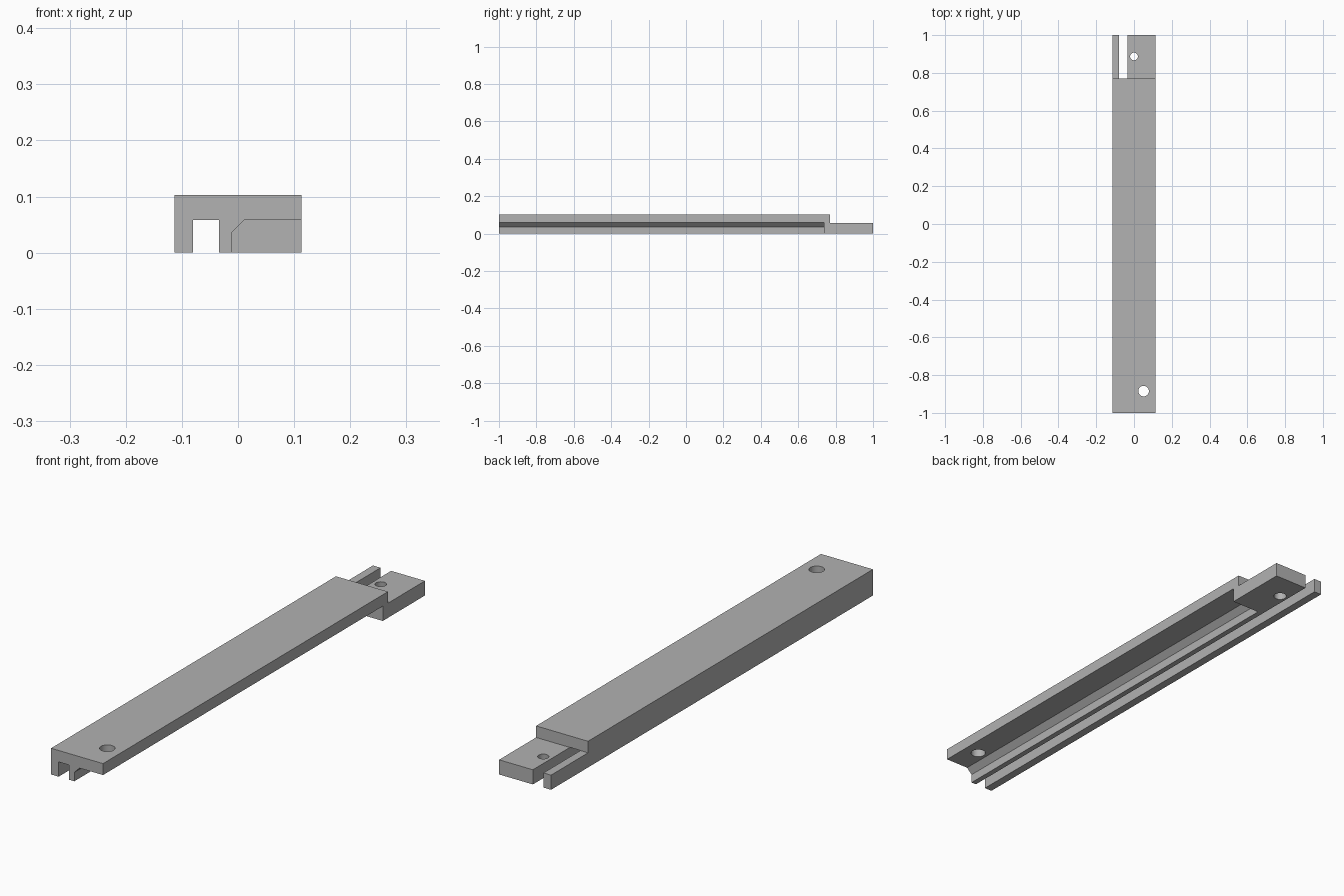
import bpy
import bmesh

cube = bpy.data.objects.get("Cube")
if cube:
    bpy.data.objects.remove(cube, do_unlink=True)

HALF_W, HEIGHT = 0.113, 0.103
CEILING = 0.058          # underside of the top plate
OUT = 0.2                # overshoot of the cutters

grey = bpy.data.materials.new("plain grey")
grey.use_nodes = True
grey.diffuse_color = (0.445, 0.445, 0.445, 1)
grey.node_tree.nodes["Principled BSDF"].inputs["Base Color"].default_value = grey.diffuse_color


def make_object(name, bm):
    bmesh.ops.recalc_face_normals(bm, faces=bm.faces)
    mesh = bpy.data.meshes.new(name)
    bm.to_mesh(mesh)
    bm.free()
    mesh.materials.append(grey)
    obj = bpy.data.objects.new(name, mesh)
    bpy.context.collection.objects.link(obj)
    return obj


def extrude_profile(name, profile, y0, y1):
    """Extrude an x-z outline along y."""
    bm = bmesh.new()
    face = bm.faces.new([bm.verts.new((x, y0, z)) for x, z in profile])
    new = bmesh.ops.extrude_face_region(bm, geom=[face])["geom"]
    verts = [v for v in new if isinstance(v, bmesh.types.BMVert)]
    bmesh.ops.translate(bm, verts=verts, vec=(0, y1 - y0, 0))
    return make_object(name, bm)


def box_profile(x0, x1, z0, z1):
    return [(x0, z0), (x1, z0), (x1, z1), (x0, z1)]


def hole_cutter(name, x, y, r_bottom, r_top, z0, z1):
    bm = bmesh.new()
    bmesh.ops.create_cone(bm, cap_ends=True, segments=32, radius1=r_bottom,
                          radius2=r_top, depth=z1 - z0)
    bmesh.ops.translate(bm, verts=bm.verts, vec=(x, y, (z0 + z1) / 2))
    return make_object(name, bm)


# Solid bar
bar = extrude_profile("slide_bar", box_profile(-HALF_W, HALF_W, 0, HEIGHT), -1, 1)

# Cutters: rear step, long guide groove, chamfered undercut, two screw holes
undercut = [(-0.012, -OUT), (OUT, -OUT), (OUT, CEILING), (0.011, CEILING), (-0.012, 0.035)]
cutters = [
    extrude_profile("step_cutter", box_profile(-OUT, OUT, CEILING - 0.0004, OUT), 0.77, 1 + OUT),
    extrude_profile("groove_cutter", box_profile(-0.08, -0.034, -OUT, CEILING), -1 - OUT, 1 + OUT),
    extrude_profile("undercut_cutter", undercut, -1 - OUT, 0.738),
    hole_cutter("front_hole_cutter", 0.051, -0.885, 0.028, 0.028, 0.02, 0.15),
    hole_cutter("rear_hole_cutter", 0, 0.887, 0.025, 0.02, -0.005, 0.063),
]

bpy.context.view_layer.objects.active = bar
for cutter in cutters:
    cutter.hide_render = True
    mod = bar.modifiers.new(cutter.name, "BOOLEAN")
    mod.operation = "DIFFERENCE"
    mod.solver = "EXACT"
    mod.object = cutter
    bpy.ops.object.modifier_apply(modifier=mod.name)
    bpy.data.objects.remove(cutter, do_unlink=True)

# Round hole walls, crisp edges elsewhere
bpy.ops.object.select_all(action="DESELECT")
bar.select_set(True)
bpy.ops.object.shade_smooth_by_angle(angle=0.5)
